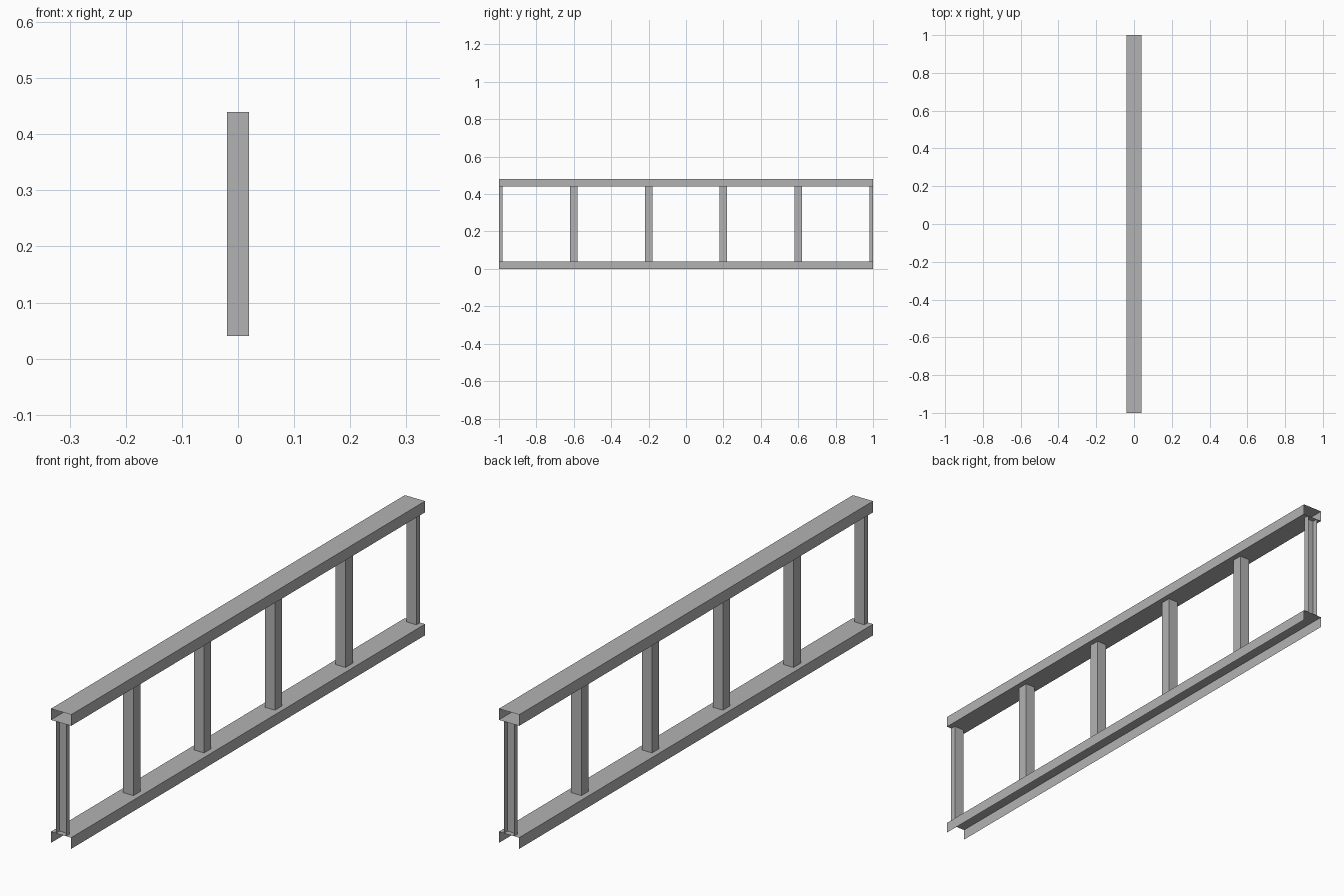
import bpy

# Remove the default cube
cube = bpy.data.objects.get("Cube")
if cube:
    bpy.data.objects.remove(cube, do_unlink=True)

HALF_LEN = 1.0
RAIL = 0.04      # rail half width and also rail height
POST = 0.02      # post half width
TOP = 0.44       # underside of the top rail

steel = bpy.data.materials.new("grey_steel")
steel.use_nodes = True
grey = (0.45, 0.45, 0.45, 1.0)
steel.diffuse_color = grey
steel.node_tree.nodes["Principled BSDF"].inputs["Base Color"].default_value = grey


def sheet(name, profile, place, start, end, closed):
    """Sweep a counter-clockwise profile into a thin open-ended shell."""
    n = len(profile)
    verts = [place(u, v, w) for w in (start, end) for u, v in profile]
    faces = [(i, (i + 1) % n, (i + 1) % n + n, i + n)
             for i in range(n if closed else n - 1)]
    mesh = bpy.data.meshes.new(name)
    mesh.from_pydata(verts, [], faces)
    mesh.materials.append(steel)
    obj = bpy.data.objects.new(name, mesh)
    bpy.context.collection.objects.link(obj)
    return obj


def along_y(u, v, w):
    return (u, w, v)


def along_z(u, v, w):
    return (u, v, w)


def channel(half, low, high):
    return [(half, low), (half, high), (-half, high), (-half, low)]


# Rails: an open-bottomed channel below, an open-ended box tube above
sheet("bottom_rail", channel(RAIL, 0, RAIL), along_y, HALF_LEN, -HALF_LEN, False)
sheet("top_rail", channel(RAIL, TOP, TOP + RAIL), along_y, HALF_LEN, -HALF_LEN, True)

# Square posts between the rails
for i in range(4):
    y = -0.6 + 0.4 * i
    sheet(f"middle_post_{i + 1}", channel(POST, y - POST, y + POST),
          along_z, RAIL, TOP, True)

# Half posts at the ends, open outwards
front = channel(POST, -HALF_LEN, -HALF_LEN + POST)
sheet("front_end_post", front, along_z, RAIL, TOP, False)
sheet("back_end_post", [(-x, -y) for x, y in front], along_z, RAIL, TOP, False)
